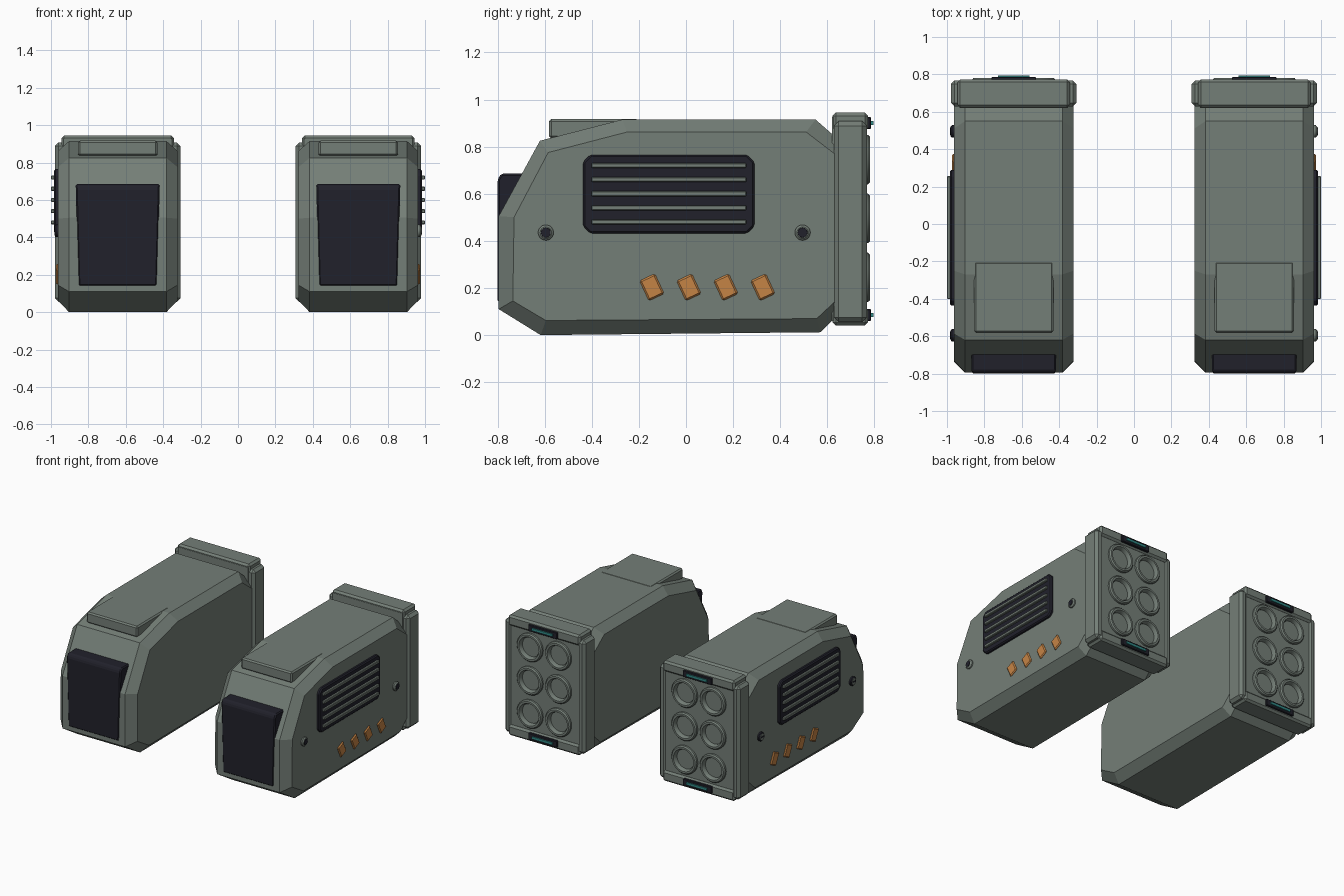
import bpy, bmesh, math
from mathutils import Matrix, Vector

cube = bpy.data.objects.get("Cube")
if cube:
    bpy.data.objects.remove(cube, do_unlink=True)


def material(name, rgb):
    m = bpy.data.materials.new(name)
    m.use_nodes = True
    m.diffuse_color = (*rgb, 1)
    for n in m.node_tree.nodes:
        if n.type == 'BSDF_PRINCIPLED':
            n.inputs["Base Color"].default_value = (*rgb, 1)
            n.inputs["Roughness"].default_value = 0.6
    return m


GREEN = material("grey_green", (0.175, 0.21, 0.185))
DARK = material("dark_navy", (0.015, 0.015, 0.024))
ORANGE = material("orange", (0.56, 0.23, 0.06))
TEAL = material("teal", (0.03, 0.25, 0.24))
BORE = material("bore_grey", (0.025, 0.029, 0.033))

CX = 0.643      # centre of the pod on the left
SIDE = 0.963    # outer wall of that pod
parts = []


def finish(bm, name, mat, bevel=0, smooth=False):
    bmesh.ops.recalc_face_normals(bm, faces=bm.faces)
    if bevel:
        bmesh.ops.bevel(bm, geom=bm.edges[:], offset=bevel, segments=1,
                        affect='EDGES', clamp_overlap=True)
    me = bpy.data.meshes.new(name)
    bm.to_mesh(me)
    bm.free()
    me.materials.append(mat)
    if smooth:
        me.polygons.foreach_set("use_smooth", [True] * len(me.polygons))
        me.set_sharp_from_angle(angle=math.radians(35))
    ob = bpy.data.objects.new(name, me)
    bpy.context.collection.objects.link(ob)
    parts.append(ob)
    return ob


def loft(name, rings, mat, bevel=0):
    """Skin a row of matching point rings and cap both ends."""
    bm = bmesh.new()
    rows = [[bm.verts.new(p) for p in r] for r in rings]
    n = len(rows[0])
    for a, b in zip(rows, rows[1:]):
        for i in range(n):
            j = (i + 1) % n
            bm.faces.new((a[i], a[j], b[j], b[i]))
    bm.faces.new(rows[0])
    bm.faces.new(rows[-1])
    return finish(bm, name, mat, bevel)


def prism(name, pts, x0, x1, mat, bevel=0):
    return loft(name, [[(x, y, z) for y, z in pts] for x in (x0, x1)], mat, bevel)


def box(name, x, y, z, mat, bevel=0):
    pts = [(y[0], z[0]), (y[1], z[0]), (y[1], z[1]), (y[0], z[1])]
    return prism(name, pts, x[0], x[1], mat, bevel)


def lathe(name, profile, centre, axis, mat, segs=28):
    """Spin (radius, distance) points about the x or y axis."""
    bm = bmesh.new()
    rows = []
    for r, d in profile:
        row = []
        for i in range(segs):
            a = math.tau * i / segs
            u, v = r * math.cos(a), r * math.sin(a)
            off = (d, u, v) if axis == 'x' else (u, d, v)
            row.append(bm.verts.new(Vector(centre) + Vector(off)))
        rows.append(row)
    for a, b in zip(rows, rows[1:]):
        for i in range(segs):
            j = (i + 1) % segs
            bm.faces.new((a[i], a[j], b[j], b[i]))
    bm.faces.new(rows[0])
    bm.faces.new(rows[-1])
    return finish(bm, name, mat, smooth=True)


# Main shell: side outline with a chamfer around both flanks
outer = [(-.795, .11), (-.617, 0), (.57, .012), (.63, .07), (.63, .845),
         (.55, .915), (-.27, .915), (-.62, .825), (-.795, .505)]
inner = [(-.735, .145), (-.595, .062), (.555, .07), (.63, .14), (.63, .77),
         (.51, .862), (-.25, .862), (-.585, .775), (-.73, .5)]
loft("pod_body", [[(CX + w, y, z) for y, z in prof] for w, prof in
                  ((-.32, inner), (-.26, outer), (.26, outer), (.32, inner))], GREEN)

# Raised plate on the roof
box("roof_plate", (CX - .212, CX + .212), (-.582, -.2), (.835, .917), GREEN, .01)

# Dark front panel, narrower at the bottom
panel = [(-.80, .14), (-.80, .66), (-.785, .685), (-.68, .685), (-.76, .5), (-.76, .14)]
loft("front_panel", [[(CX + s * (.21 + .015 * (z - .14) / .545), y, z) for y, z in panel]
                     for s in (-1, 1)], DARK, .008)

# Rear collar: core, top and bottom rails, side pillars
core = box("collar_core", (CX - .29, CX + .29), (.62, .758), (.06, .925), GREEN)
for label, z in (("top", (.865, .945)), ("bottom", (.04, .12))):
    box(label + "_rail", (CX - .3, CX + .3), (.622, .773), z, GREEN, .014)
for label, s in (("inner", -1), ("outer", 1)):
    xs = sorted((CX + s * .272, CX + s * .336))
    box(label + "_pillar", xs, (.628, .768), (.055, .908), GREEN, .02)

# Six launch tubes with sunken bores
cutters = bmesh.new()
for col in (-.118, .118):
    for z in (.745, .495, .245):
        c = (CX + col, 0, z)
        ring = [(.105, .75), (.105, .772), (.097, .781), (.083, .781),
                (.074, .765), (.074, .69)]
        lathe("tube_ring", ring, c, 'y', GREEN)
        lathe("tube_bore", [(.0735, .688), (.0735, .74), (.064, .74), (.06, .7)], c, 'y', BORE)
        turn = Matrix.Translation((c[0], .76, z)) @ Matrix.Rotation(math.pi / 2, 4, 'X')
        bmesh.ops.create_cone(cutters, cap_ends=True, segments=28, radius1=.08,
                              radius2=.08, depth=.16, matrix=turn)
cutter = finish(cutters, "bore_cutter", DARK)
cutter.hide_render = True
parts.remove(cutter)
mod = core.modifiers.new("bores", 'BOOLEAN')
mod.object = cutter
mod.operation = 'DIFFERENCE'
mod.solver = 'EXACT'
bpy.context.view_layer.update()
cut = bpy.data.meshes.new_from_object(core.evaluated_get(bpy.context.evaluated_depsgraph_get()))
core.modifiers.clear()
core.data = cut
bpy.data.objects.remove(cutter, do_unlink=True)

# Status lights on the rails
for label, z in (("top", .9), ("bottom", .085)):
    box(label + "_light_mount", (CX - .12, CX + .12), (.765, .786), (z - .025, z + .025), DARK, .004)
    box(label + "_light", (CX - .085, CX + .085), (.78, .795), (z - .009, z + .009), TEAL)

# Side vent with five slats
c = .03
y0, y1, z0, z1 = -.437, .29, .432, .765
octagon = [(y0 + c, z0), (y1 - c, z0), (y1, z0 + c), (y1, z1 - c),
           (y1 - c, z1), (y0 + c, z1), (y0, z1 - c), (y0, z0 + c)]
prism("vent_frame", octagon, SIDE - .02, .984, DARK, .008)
for i in range(5):
    z = .48 + .06 * i
    box("vent_slat", (.97, 1.0), (-.402, .256), (z - .011, z + .011), GREEN, .004)

# Slanted orange markers
for i in range(4):
    cy, cz = -.145 + .157 * i, .203
    turn = Matrix.Rotation(math.radians(25), 2)
    pts = [turn @ Vector(p) for p in ((-.036, -.047), (.036, -.047), (.036, .047), (-.036, .047))]
    prism("marker", [(cy + p.x, cz + p.y) for p in pts], SIDE - .03, .972, ORANGE, .007)

# Mirror the whole pod to the other side
flip = Matrix.Scale(-1, 4, (1, 0, 0))
for ob in parts[:]:
    twin = ob.copy()
    twin.data = ob.data.copy()
    twin.data.transform(flip)
    twin.data.flip_normals()
    twin.name = "right_" + ob.name
    ob.name = "left_" + ob.name
    bpy.context.collection.objects.link(twin)

# Slotted bolts: green with a dark cap on the left, dark rim on the right
for y in (-.595, .495):
    at = (0, y, .435)
    lathe("left_bolt", [(.033, .95), (.033, .972), (.024, .98)], at, 'x', GREEN)
    lathe("left_bolt_cap", [(.022, .975), (.02, .983)], at, 'x', DARK)
    lathe("right_bolt_rim", [(.033, -.95), (.033, -.974), (.026, -.98)], at, 'x', DARK)
    lathe("right_bolt_face", [(.026, -.97), (.025, -.982)], at, 'x', GREEN)
    box("right_bolt_slot", (-.984, -.975), (y - .02, y + .02), (.43, .44), DARK)
